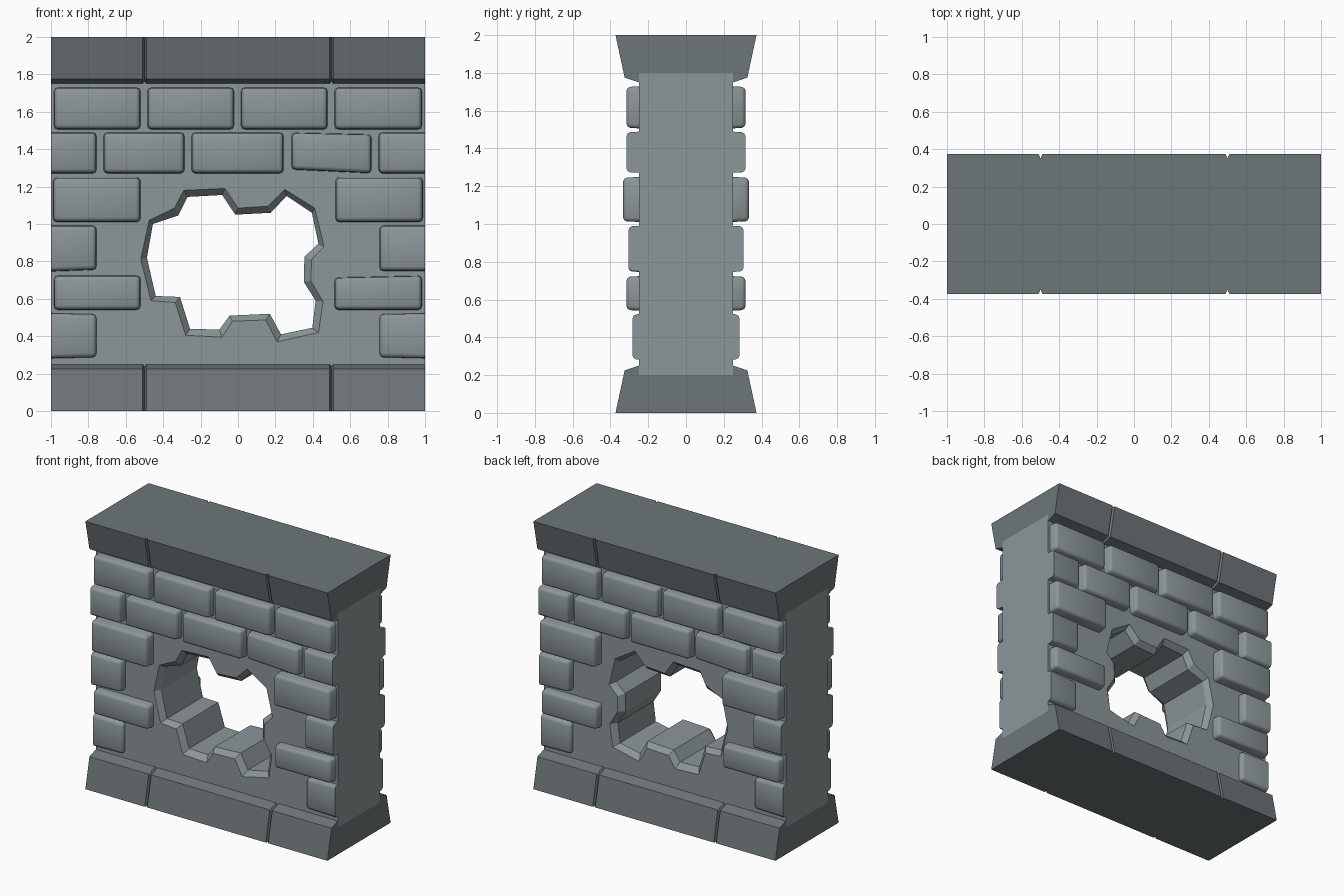
import bpy, bmesh
from math import pi, radians
from mathutils import Matrix

if "Cube" in bpy.data.objects:
    bpy.data.objects.remove(bpy.data.objects["Cube"])


def material(name, rgb):
    mat = bpy.data.materials.new(name)
    mat.diffuse_color = (*rgb, 1)
    mat.use_nodes = True
    mat.node_tree.nodes["Principled BSDF"].inputs["Base Color"].default_value = mat.diffuse_color
    return mat


STONE = material("stone", (.26, .305, .32))
DARK_STONE = material("dark_stone", (.155, .18, .19))


def finish(bm, name, mat, smooth=False):
    bmesh.ops.recalc_face_normals(bm, faces=bm.faces)
    me = bpy.data.meshes.new(name)
    for f in bm.faces:
        f.smooth = smooth
    bm.to_mesh(me)
    bm.free()
    if smooth:
        me.set_sharp_from_angle(angle=radians(60))
    me.materials.append(mat)
    ob = bpy.data.objects.new(name, me)
    bpy.context.collection.objects.link(ob)


def bridge(bm, a, b):
    for i in range(len(a)):
        j = (i + 1) % len(a)
        bm.faces.new((a[i], a[j], b[j], b[i]))


# Wall core with a ragged hole, chamfered on both faces
RIM = [(-.475, 1.02), (-.34, 1.085), (-.29, 1.18), (-.07, 1.19), (0, 1.085),
       (.16, 1.095), (.25, 1.185), (.41, 1.085), (.46, .88), (.393, .81),
       (.39, .695), (.455, .585), (.43, .42), (.21, .37), (.148, .487),
       (-.03, .48), (-.085, .395), (-.28, .405), (-.335, .58), (-.465, .59),
       (-.52, .81)]
THROAT = [(-.455, 1.0), (-.32, 1.045), (-.27, 1.145), (-.085, 1.155), (-.015, 1.05),
          (.175, 1.06), (.26, 1.15), (.395, 1.06), (.43, .895), (.355, .825),
          (.352, .69), (.415, .59), (.397, .445), (.23, .41), (.17, .52),
          (-.045, .51), (-.1, .435), (-.257, .44), (-.31, .61), (-.44, .615),
          (-.487, .82)]
BOX = [(-1, .2), (1, .2), (1, 1.8), (-1, 1.8)]


def wall_core():
    bm = bmesh.new()

    def ring(pts, y):
        return [bm.verts.new((x, y, z)) for x, z in pts]

    boxes, rims = [], []
    for y in (-.25, .25):
        outer, inner = ring(BOX, y), ring(RIM, y)
        edges = [bm.edges.new((r[i - 1], r[i])) for r in (outer, inner) for i in range(len(r))]
        bmesh.ops.triangle_fill(bm, edges=edges, use_beauty=True, use_dissolve=False)
        boxes.append(outer)
        rims.append(inner)
    bridge(bm, *boxes)
    front, back = ring(THROAT, -.21), ring(THROAT, .21)
    bridge(bm, rims[0], front)
    bridge(bm, front, back)
    bridge(bm, back, rims[1])
    finish(bm, "wall_core", STONE)


# Flared plinth and coping, with V joints between the stones and a seat for the core
def trim(name, flip):
    bm = bmesh.new()
    rings = []
    for x, d in ((-1, 0), (-.51, 0), (-.5, .022), (-.49, 0),
                 (.49, 0), (.5, .022), (.51, 0), (1, 0)):
        half = [(.373 - d, 0), (.325 - d, .225 - d * .6), (.25, .25 - d * .6), (.25, .2)]
        prof = half + [(-y, z) for y, z in reversed(half)]
        rings.append([bm.verts.new((x, y, 2 - z if flip else z)) for y, z in prof])
    for a, b in zip(rings, rings[1:]):
        bridge(bm, a, b)
    bm.faces.new(rings[0])
    bm.faces.new(rings[-1])
    finish(bm, name, DARK_STONE)


# One rounded brick; the cut ends of half bricks stay flat
def brick(name, x0, x1, z0, z1, depth, back, skew):
    bm = bmesh.new()
    corners = [(x0, z0 + skew[0]), (x1, z0 + skew[1]), (x1, z1 + skew[2]), (x0, z1 + skew[3])]
    root = [bm.verts.new((x, -.23, z)) for x, z in corners]
    cx, cz = (x0 + x1) / 2, (z0 + z1) / 2
    face = []
    for x, z in corners:
        tx = x if abs(x) == 1 else x - (.006 if x > cx else -.006)
        face.append(bm.verts.new((tx, -depth, z - (.005 if z > cz else -.005))))
    bridge(bm, root, face)
    bm.faces.new(root)
    bm.faces.new(face)
    rounded = [e for e in bm.edges
               if not all(abs(v.co.x) == 1 for v in e.verts)
               and not all(v.co.y > -.24 for v in e.verts)]
    bmesh.ops.bevel(bm, geom=rounded, offset=.02, offset_type='OFFSET', segments=2,
                    profile=.5, affect='EDGES', clamp_overlap=True)
    if back:
        bmesh.ops.rotate(bm, verts=bm.verts, cent=(0, 0, 0), matrix=Matrix.Rotation(pi, 3, 'Z'))
    finish(bm, name, STONE, smooth=True)


FLAT = (0, 0, 0, 0)
# Courses: z range, depth, and (x0, x1, corner skew) for each brick
COURSES = [
    (1.505, 1.73, .315, [(-.985, -.52, FLAT), (-.485, -.02, FLAT),
                         (.015, .48, FLAT), (.515, .985, FLAT)]),
    (1.27, 1.49, .315, [(-1, -.755, FLAT), (-.72, -.285, FLAT), (-.25, .245, FLAT),
                        (.285, .715, (.02, 0, -.01, 0)), (.75, 1, FLAT)]),
    (1.01, 1.25, .333, [(-.99, -.52, FLAT), (.52, .99, FLAT)]),
    (.748, .992, .305, [(-1, -.755, (-.003, .006, 0, 0)), (.755, 1, FLAT)]),
    (.54, .725, .315, [(-.985, -.52, FLAT), (.515, .985, (0, 0, 0, -.01))]),
    (.28, .525, .283, [(-1, -.755, (0, .006, -.006, 0)), (.755, 1, (.006, 0, 0, -.006))]),
]

wall_core()
trim("plinth", False)
trim("coping", True)
for back in (False, True):
    side = "back" if back else "front"
    for r, (z0, z1, depth, row) in enumerate(COURSES):
        for c, (x0, x1, skew) in enumerate(row):
            brick(f"{side}_brick_{r + 1}_{c + 1}", x0, x1, z0, z1, depth, back, skew)
